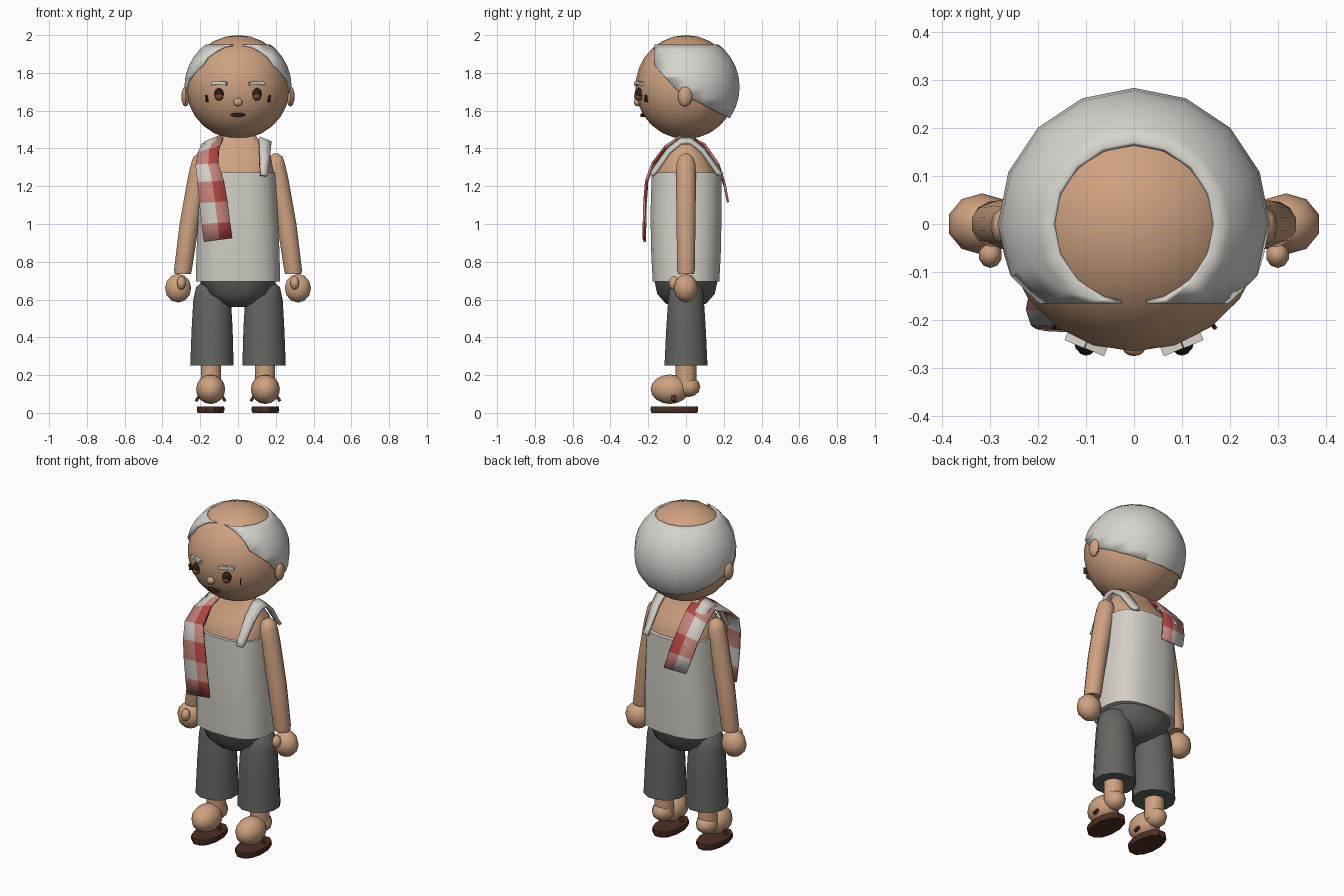
import bpy, bmesh, math
from mathutils import Vector, Matrix

if "Cube" in bpy.data.objects:
    bpy.data.objects.remove(bpy.data.objects["Cube"])


def mat(name, rgb):
    m = bpy.data.materials.new(name)
    m.diffuse_color = (*rgb, 1)
    m.use_nodes = True
    m.node_tree.nodes["Principled BSDF"].inputs["Base Color"].default_value = m.diffuse_color
    return m


SKIN = mat("skin", (0.62, 0.36, 0.22))
HAIR = mat("white hair", (0.68, 0.66, 0.62))
CLOTH = mat("off white cloth", (0.65, 0.62, 0.57))
GREY = mat("grey trousers", (0.125, 0.13, 0.115))
SOLE = mat("sandal brown", (0.075, 0.028, 0.018))
DARK = mat("dark brown", (0.03, 0.012, 0.008))
RED = mat("red check", (0.42, 0.06, 0.055))
PINK = mat("pink check", (0.56, 0.23, 0.2))
LID = mat("eye brown", (0.18, 0.075, 0.04))


def make(name, bm, mats, angle=40):
    bmesh.ops.recalc_face_normals(bm, faces=bm.faces)
    me = bpy.data.meshes.new(name)
    bm.to_mesh(me)
    bm.free()
    for m in mats:
        me.materials.append(m)
    ob = bpy.data.objects.new(name, me)
    bpy.context.collection.objects.link(ob)
    bpy.ops.object.select_all(action='DESELECT')
    ob.select_set(True)
    bpy.context.view_layer.objects.active = ob
    bpy.ops.object.shade_smooth_by_angle(angle=math.radians(angle))
    return ob


def ball(name, loc, size, m, seg=12, rot=(0, 0, 0)):
    bm = bmesh.new()
    bmesh.ops.create_uvsphere(bm, u_segments=seg, v_segments=max(6, seg * 2 // 3), radius=1)
    turn = Matrix.Rotation(rot[2], 4, 'Z') @ Matrix.Rotation(rot[1], 4, 'Y') @ Matrix.Rotation(rot[0], 4, 'X')
    bm.transform(Matrix.Translation(loc) @ turn @ Matrix.Diagonal((*size, 1)))
    return make(name, bm, [m], 60)


def box(name, loc, size, m, rot=(0, 0, 0)):
    bm = bmesh.new()
    bmesh.ops.create_cube(bm, size=1)
    turn = Matrix.Rotation(rot[2], 4, 'Z') @ Matrix.Rotation(rot[1], 4, 'Y')
    bm.transform(Matrix.Translation(loc) @ turn @ Matrix.Diagonal((*size, 1)))
    return make(name, bm, [m])


def loft(name, rings, m, n=12, power=1.0, angle=40):
    """Rings are (z, centre x, centre y, radius x, radius y); power < 1 squares them."""
    bm = bmesh.new()
    loops = []
    for z, cx, cy, rx, ry in rings:
        loop = []
        for i in range(n):
            a = math.tau * (i + 0.5) / n
            c, s = math.cos(a), math.sin(a)
            loop.append(bm.verts.new((cx + rx * math.copysign(abs(c) ** power, c),
                                      cy + ry * math.copysign(abs(s) ** power, s), z)))
        loops.append(loop)
    for a, b in zip(loops, loops[1:]):
        for i in range(n):
            bm.faces.new((a[i], a[(i + 1) % n], b[(i + 1) % n], b[i]))
    bm.faces.new(loops[0])
    bm.faces.new(loops[-1])
    return make(name, bm, [m], angle)


def ribbon(name, left, right, splits, mats, pick, thick):
    """Cloth strip between two edge paths, coloured by row and column."""
    bm = bmesh.new()
    rows = [[bm.verts.new(Vector(a).lerp(Vector(b), t)) for t in splits] for a, b in zip(left, right)]
    for r in range(len(rows) - 1):
        for c in range(len(splits) - 1):
            f = bm.faces.new((rows[r][c], rows[r][c + 1], rows[r + 1][c + 1], rows[r + 1][c]))
            f.material_index = pick(r, c)
    ob = make(name, bm, mats)
    mod = ob.modifiers.new("thickness", 'SOLIDIFY')
    mod.thickness = thick
    mod.offset = 0
    return ob


# Head and nose
HEAD = Vector((0, 0, 1.725))
ball("head", HEAD, (0.275, 0.268, 0.275), SKIN, 20)
ball("nose", (0, -0.258, 1.645), (0.024, 0.018, 0.022), SKIN)

# Hair: a shell trimmed by crown, forehead, temple and nape planes
bm = bmesh.new()
bmesh.ops.create_uvsphere(bm, u_segments=16, v_segments=16, radius=0.284)
bm.transform(Matrix.Translation(HEAD))
for point, normal in (((0, 0, 1.95), (0, 0, 1)), ((0, -0.166, 1.9), (0, -1, 0)),
                      ((0, -0.05, 1.71), (0, -0.74, -0.67)), ((0, 0.22, 1.565), (0, -0.45, -0.89))):
    bmesh.ops.bisect_plane(bm, geom=bm.verts[:] + bm.edges[:] + bm.faces[:], plane_co=point,
                           plane_no=normal, clear_outer=True)
hair = make("hair", bm, [HAIR], 60)
shell = hair.modifiers.new("thickness", 'SOLIDIFY')
shell.thickness = 0.014
shell.offset = -1

# Mouth
ball("mouth", (0, -0.229, 1.578), (0.04, 0.012, 0.011), DARK)
ball("lower_lip", (0, -0.229, 1.572), (0.022, 0.014, 0.006), LID)

# Torso, vest and hips
loft("torso", [(1.1, 0, 0, 0.18, 0.16), (1.275, 0, 0, 0.19, 0.165), (1.36, 0, 0, 0.175, 0.115),
               (1.42, 0, 0, 0.14, 0.065), (1.47, 0, 0, 0.09, 0.05)], SKIN, 16, 0.75)
loft("vest", [(0.695, 0, 0, 0.225, 0.178), (0.85, 0, 0, 0.222, 0.186), (1.05, 0, 0, 0.212, 0.19),
              (1.272, 0, 0.004, 0.2, 0.187)], CLOTH, 20, 0.75)
loft("hips", [(0.56, 0, 0, 0.05, 0.06), (0.58, 0, 0, 0.1, 0.11), (0.63, 0, 0, 0.17, 0.155),
              (0.72, 0, 0, 0.215, 0.174)], GREY, 16, 0.85)

for s, side in ((-1, "right"), (1, "left")):
    # Face details
    ball(side + "_ear", (s * 0.278, -0.005, 1.675), (0.022, 0.038, 0.054), SKIN, 8)
    ball(side + "_eye", (s * 0.1, -0.248, 1.69), (0.025, 0.024, 0.03), DARK)
    ball(side + "_lower_eyelid", (s * 0.1, -0.25, 1.675), (0.022, 0.025, 0.022), LID)
    for k in (-1, 1):
        box(side + "_eyebrow", (s * (0.1 + k * 0.02), -0.25 + k * 0.008, 1.746), (0.044, 0.02, 0.018),
            HAIR, (0, s * k * 0.14, s * 0.4))
    box(side + "_cheek_line", (s * 0.165, -0.211, 1.665), (0.005, 0.02, 0.036), DARK, (0, s * 0.1, s * 0.6))

    # Arm, hand and thumb
    loft(side + "_arm", [(0.735, s * 0.293, 0, 0.045, 0.043), (0.76, s * 0.291, 0, 0.049, 0.048),
                         (1.0, s * 0.258, 0, 0.053, 0.052), (1.25, s * 0.211, 0, 0.056, 0.055),
                         (1.32, s * 0.2, 0, 0.05, 0.052), (1.355, s * 0.2, 0, 0.038, 0.038),
                         (1.372, s * 0.2, 0, 0.014, 0.014)], SKIN, 12, angle=50)
    ball(side + "_hand", (s * 0.317, 0, 0.66), (0.073, 0.064, 0.076), SKIN, 10)
    ball(side + "_thumb", (s * 0.3, -0.064, 0.688), (0.025, 0.028, 0.036), SKIN, 10)

    # Trouser leg, ankle and foot
    loft(side + "_trouser_leg", [(0.25, s * 0.138, 0, 0.119, 0.118), (0.45, s * 0.137, 0, 0.112, 0.108),
                                 (0.6, s * 0.137, 0, 0.103, 0.098), (0.665, s * 0.137, 0, 0.088, 0.088),
                                 (0.7, s * 0.13, 0, 0.055, 0.06)], GREY, 12, angle=50)
    loft(side + "_ankle", [(0.12, s * 0.143, 0, 0.055, 0.055), (0.3, s * 0.143, 0, 0.057, 0.057)], SKIN, 10)
    ball(side + "_foot", (s * 0.145, -0.085, 0.125), (0.077, 0.102, 0.078), SKIN, 12)
    ball(side + "_heel", (s * 0.145, 0.01, 0.138), (0.06, 0.066, 0.055), SKIN, 10)

    # Sandal sole and thong ends
    loft(side + "_sandal_sole", [(0, s * 0.145, -0.062, 0.07, 0.125), (0.013, s * 0.145, -0.062, 0.076, 0.13),
                                 (0.034, s * 0.145, -0.062, 0.074, 0.128)], SOLE, 12, 0.9)
    for k in (-1, 1):
        box(side + "_sandal_strap", (s * 0.145 + k * 0.067, -0.065, 0.078), (0.016, 0.022, 0.04),
            SOLE, (0, -k * 0.6, 0))

    # Vest strap over the shoulder
    path = [(-0.188, 1.255), (-0.17, 1.29), (-0.09, 1.4), (-0.025, 1.45), (0.025, 1.45),
            (0.09, 1.4), (0.17, 1.29), (0.192, 1.255)]
    ribbon(side + "_vest_strap", [(s * (0.12 - (z - 1.255) * 0.04), y, z + 0.005) for y, z in path],
           [(s * (0.155 + (z - 1.255) * 0.1), y * 0.96, z - 0.02 * (z > 1.27)) for y, z in path],
           (0, 1), [CLOTH], lambda r, c: 0, 0.018)

# Checked scarf hung over one shoulder: outer and inner edges from front hem to back hem
outer = [(-0.18, -0.218, 0.905), (-0.193, -0.216, 1.0), (-0.205, -0.213, 1.11), (-0.215, -0.206, 1.22),
         (-0.225, -0.175, 1.31), (-0.212, -0.11, 1.375), (-0.19, 0, 1.42), (-0.205, 0.1, 1.38),
         (-0.2, 0.17, 1.3), (-0.18, 0.205, 1.2), (-0.155, 0.222, 1.115)]
inner = [(-0.03, -0.225, 0.925), (-0.042, -0.223, 1.01), (-0.055, -0.22, 1.12), (-0.075, -0.211, 1.23),
         (-0.105, -0.178, 1.32), (-0.1, -0.11, 1.41), (-0.068, -0.01, 1.478), (-0.07, 0.1, 1.42),
         (-0.06, 0.17, 1.32), (-0.035, 0.205, 1.21), (-0.01, 0.222, 1.115)]
ribbon("scarf", outer, inner, (0, 0.56, 1), [CLOTH, PINK, RED],
       lambda r, c: (r % 2 == 0) + (c == 1), 0.012)
